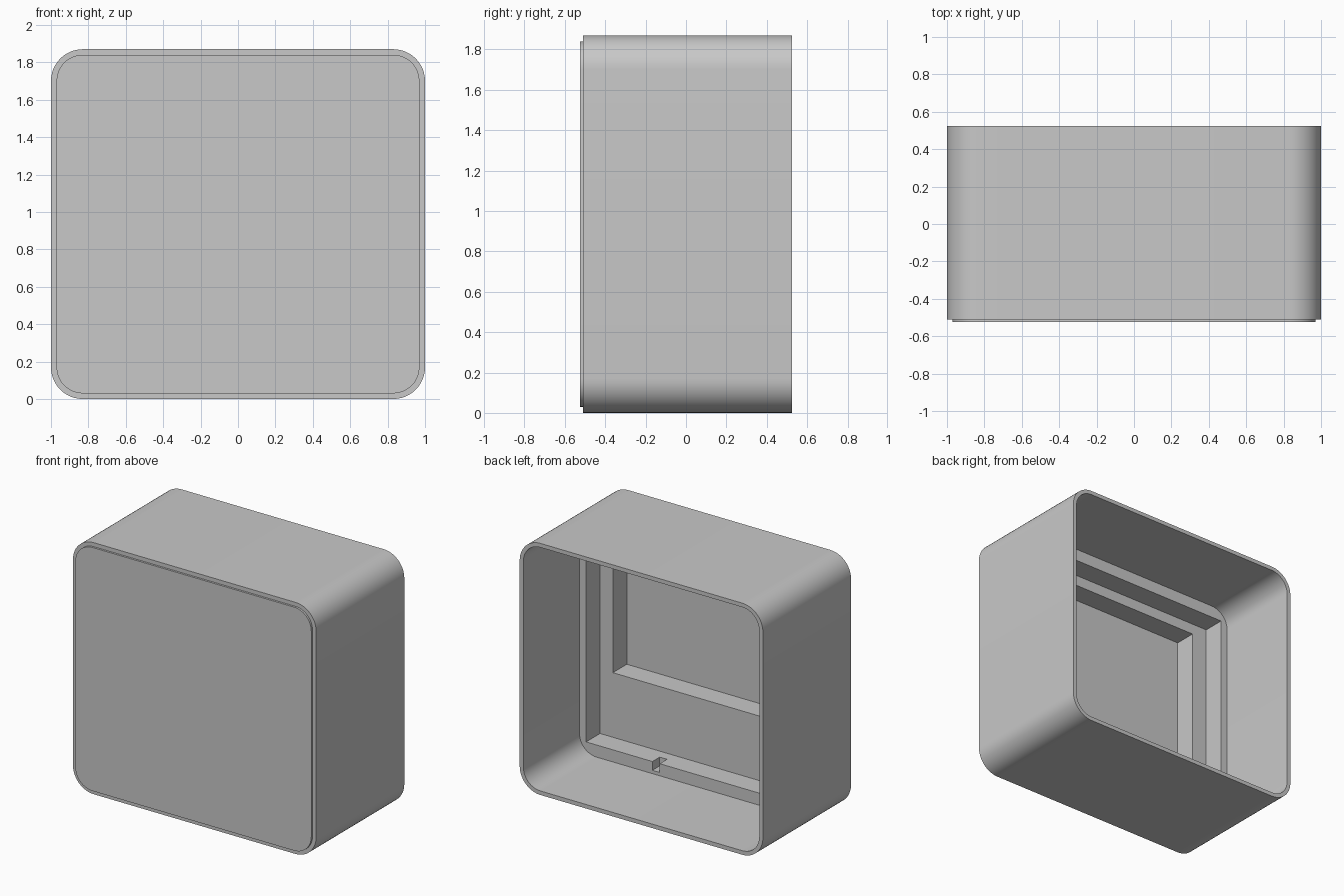
import bpy
import bmesh
import math

cube = bpy.data.objects.get("Cube")
if cube:
    bpy.data.objects.remove(cube, do_unlink=True)

HALF_W, HEIGHT, RADIUS, WALL = 1.0, 1.87, 0.17, 0.03
FRONT, SHOULDER, FLOOR, BACK = -0.525, -0.51, -0.134, 0.525

grey = bpy.data.materials.new("plain_grey")
grey.use_nodes = True
colour = (0.58, 0.58, 0.58, 1)
grey.diffuse_color = colour
grey.node_tree.nodes["Principled BSDF"].inputs["Base Color"].default_value = colour


def make_object(name, bm):
    bmesh.ops.recalc_face_normals(bm, faces=bm.faces)
    mesh = bpy.data.meshes.new(name)
    bm.to_mesh(mesh)
    bm.free()
    mesh.materials.append(grey)
    obj = bpy.data.objects.new(name, mesh)
    bpy.context.collection.objects.link(obj)
    return obj


def rounded_loop(bm, inset, y, steps=12):
    """Ring of vertices on the rounded square outline, moved inwards."""
    r = RADIUS - inset
    cx, cz = HALF_W - RADIUS, HEIGHT / 2 - RADIUS
    ring = []
    for corner, (sx, sz) in enumerate([(1, 1), (-1, 1), (-1, -1), (1, -1)]):
        for i in range(steps + 1):
            a = math.pi / 2 * (corner + i / steps)
            ring.append(bm.verts.new((sx * cx + r * math.cos(a), y,
                                      HEIGHT / 2 + sz * cz + r * math.sin(a))))
    return ring


def cut_box(target, name, x, y, z):
    """Cut a box given by its (low, high) ranges out of the target."""
    bm = bmesh.new()
    bmesh.ops.create_cube(bm, size=1)
    for v in bm.verts:
        v.co = [(lo + hi) / 2 + c * (hi - lo) for c, (lo, hi) in zip(v.co, (x, y, z))]
    cutter = make_object(name, bm)
    cutter.hide_render = True
    mod = target.modifiers.new(name, 'BOOLEAN')
    mod.operation, mod.solver, mod.object = 'DIFFERENCE', 'EXACT', cutter
    bpy.ops.object.modifier_apply(modifier=name)
    bpy.data.objects.remove(cutter, do_unlink=True)


# Housing: raised front panel, outer sides, thin back rim, inner walls and floor
bm = bmesh.new()
rings = [rounded_loop(bm, inset, y) for inset, y in (
    (WALL, FRONT), (WALL, SHOULDER), (0, SHOULDER),
    (0, BACK), (WALL, BACK), (WALL, FLOOR))]
for a, b in zip(rings, rings[1:]):
    for i in range(len(a)):
        j = (i + 1) % len(a)
        bm.faces.new((a[i], a[j], b[j], b[i]))
bm.faces.new(rings[0])
bm.faces.new(rings[-1])
housing = make_object("housing", bm)
bpy.context.view_layer.objects.active = housing
housing.select_set(True)

# Stepped recesses behind the front panel, and a small cable notch
cut_box(housing, "wide_recess", (-0.915, 0.915), (-0.298, 0), (0.12, 1.75))
cut_box(housing, "window_recess", (-0.79, 0.81), (-0.462, -0.2), (0.6, 1.67))
cut_box(housing, "cable_notch", (0.31, 0.37), (-0.22, -0.1), (0.055, 0.15))

bpy.ops.object.shade_smooth_by_angle(angle=math.radians(30))
